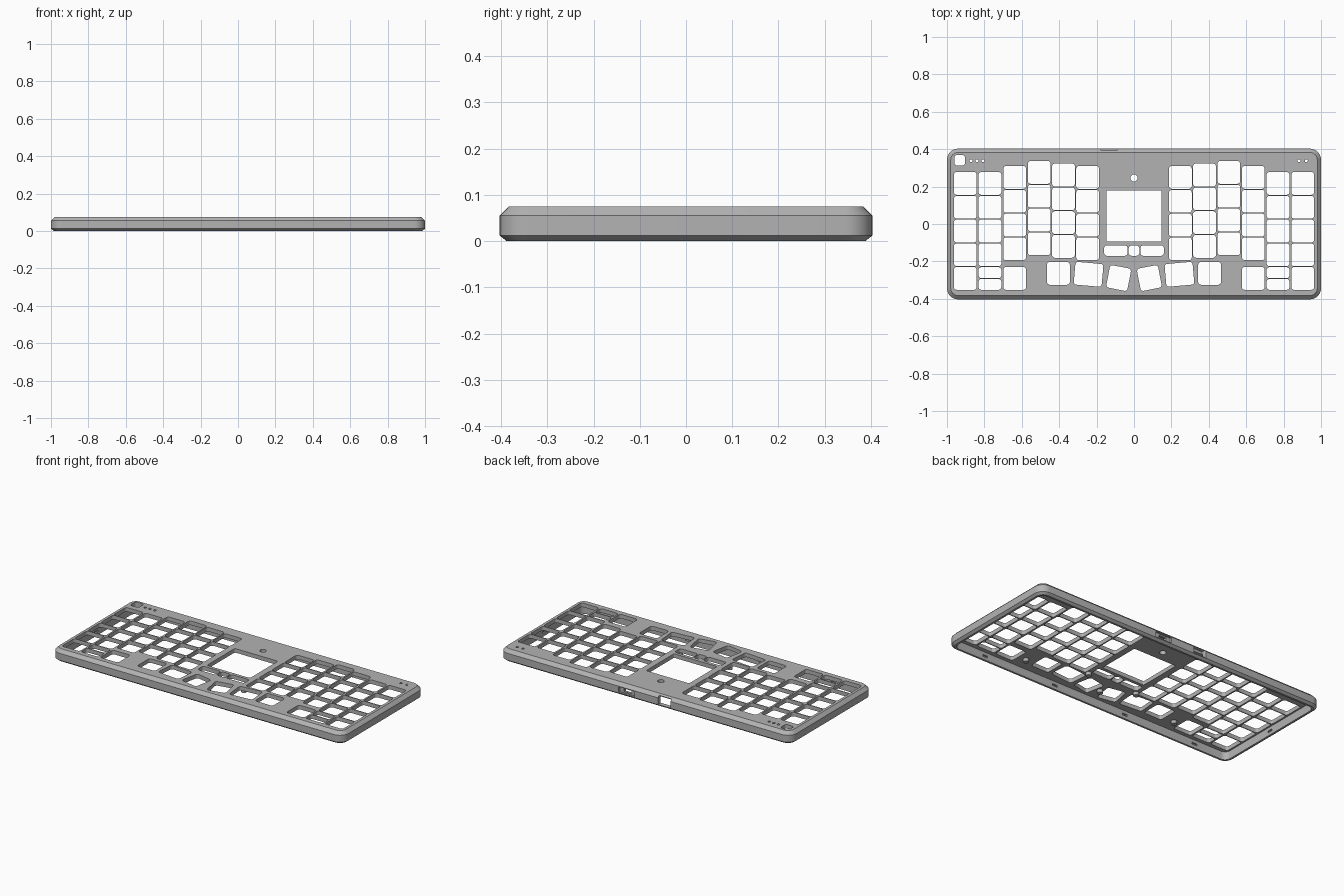
import bpy, bmesh, math
from mathutils import Matrix, Vector

if "Cube" in bpy.data.objects:
    bpy.data.objects.remove(bpy.data.objects["Cube"], do_unlink=True)

grey = bpy.data.materials.new("case grey")
grey.use_nodes = True
COLOUR = (0.45, 0.45, 0.45, 1)
grey.diffuse_color = COLOUR
grey.node_tree.nodes["Principled BSDF"].inputs["Base Color"].default_value = COLOUR


def outline(w, h, r, steps=5):
    """Rounded rectangle, counter-clockwise, centred on the origin."""
    pts = []
    for q, (sx, sy) in enumerate([(1, 1), (-1, 1), (-1, -1), (1, -1)]):
        for i in range(steps + 1):
            a = math.pi / 2 * (q + i / steps)
            pts.append((sx * (w / 2 - r) + r * math.cos(a),
                        sy * (h / 2 - r) + r * math.sin(a)))
    return pts


def loft(bm, rings):
    """Closed solid through a stack of (points, z) rings."""
    loops = [[bm.verts.new((x, y, z)) for x, y in pts] for pts, z in rings]
    n = len(loops[0])
    for low, high in zip(loops, loops[1:]):
        for i in range(n):
            j = (i + 1) % n
            bm.faces.new((low[i], low[j], high[j], high[i]))
    bm.faces.new(loops[0][::-1])
    bm.faces.new(loops[-1])


def make(name, bm):
    mesh = bpy.data.meshes.new(name)
    bm.to_mesh(mesh)
    bm.free()
    mesh.materials.append(grey)
    obj = bpy.data.objects.new(name, mesh)
    bpy.context.collection.objects.link(obj)
    return obj


def cut(target, bm, name):
    """Subtract a solid from the target and discard the cutter."""
    cutter = make(name, bm)
    cutter.hide_render = True
    mod = target.modifiers.new(name, "BOOLEAN")
    mod.operation, mod.solver, mod.object = "DIFFERENCE", "EXACT", cutter
    bpy.context.view_layer.objects.active = target
    bpy.ops.object.modifier_apply(modifier=name)
    bpy.data.objects.remove(cutter, do_unlink=True)


def hole(bm, x, y, w, h, angle=0, r=0.015, steps=4):
    turn = Matrix.Rotation(math.radians(angle), 2)
    pts = [turn @ Vector(p) + Vector((x, y)) for p in outline(w, h, r, steps)]
    loft(bm, [(pts, 0.03), (pts, 0.1)])


def round_hole(bm, x, y, r):
    hole(bm, x, y, 2 * r, 2 * r, 0, r * 0.999, 4)


def box(bm, x, y, z, sx, sy, sz):
    bmesh.ops.create_cube(bm, size=1, matrix=Matrix.Translation((x, y, z))
                          @ Matrix.Diagonal((sx, sy, sz, 1)))


# Chamfered outer body
W, D, H = 2.0, 0.806, 0.075
bm = bmesh.new()
loft(bm, [(outline(W - 2 * i, D - 2 * i, 0.06 - i, 8), z)
          for i, z in [(0.015, 0), (0, 0.012), (0, 0.055), (0.02, H)]])
case = make("keyboard_case", bm)

# Hollow underside
bm = bmesh.new()
inner = outline(W - 0.054, D - 0.054, 0.035, 6)
loft(bm, [(inner, -0.05), (inner, 0.05)])
cut(case, bm, "underside_cavity")

# Key openings, mirrored left and right
KEY, PITCH = 0.122, 0.1272
columns = [(0.902, 0.217), (0.770, 0.217), (0.638, 0.249),
           (0.507, 0.276), (0.377, 0.262), (0.248, 0.249)]
bm = bmesh.new()
for s in (-1, 1):
    for x, top in columns:
        for row in range(4):
            hole(bm, s * x, top - row * PITCH, KEY, KEY)
    for x in (0.902, 0.638):
        hole(bm, s * x, -0.291, KEY, KEY)
    for y in (-0.260, -0.323):
        hole(bm, s * 0.770, y, KEY, 0.058)
    # Thumb cluster
    hole(bm, s * 0.404, -0.264, KEY, KEY)
    hole(bm, s * 0.243, -0.269, 0.150, KEY, s * 5)
    hole(bm, s * 0.082, -0.289, 0.115, KEY, s * 11)
    # Pad buttons
    hole(bm, s * 0.097, -0.142, 0.125, 0.056)
# Centre pad, middle button, corner key
hole(bm, 0, 0.043, 0.296, 0.274, r=0.01)
hole(bm, 0, -0.142, 0.058, 0.056, r=0.018)
hole(bm, -0.932, 0.341, 0.058, 0.056)
# Centre knob hole and indicator light holes
round_hole(bm, 0, 0.246, 0.019)
for x in (-0.872, -0.840, -0.807, 0.882, 0.921):
    round_hole(bm, x, 0.338, 0.008)
cut(case, bm, "top_openings")

# Rear port opening, rear switch recess and inner clip slots
bm = bmesh.new()
box(bm, -0.133, 0.395, 0.040, 0.086, 0.05, 0.052)
box(bm, 0.125, 0.403, 0.034, 0.110, 0.024, 0.034)
for x in (-0.75, -0.25, 0.25, 0.75):
    box(bm, x, -0.375, 0.025, 0.035, 0.022, 0.012)
for s in (-1, 1):
    box(bm, s * 0.972, 0, 0.025, 0.022, 0.035, 0.012)
cut(case, bm, "wall_slots")
bm = bmesh.new()
box(bm, 0.125, 0.39, 0.034, 0.05, 0.06, 0.018)
cut(case, bm, "switch_slot")

# Screw posts under the plate
for i, (x, y) in enumerate([(-0.53, -0.29), (0.53, -0.29), (0, -0.29),
                            (-0.17, -0.185), (0.17, -0.185)]):
    bm = bmesh.new()
    ring = [(px + x, py + y) for px, py in outline(0.032, 0.032, 0.0159, 3)]
    loft(bm, [(ring, 0.03), (ring, 0.055)])
    make(f"screw_post_{i + 1}", bm)

# Smooth the rounded corners, keep chamfers crisp
for obj in bpy.context.scene.objects:
    obj.select_set(obj.type == "MESH")
bpy.context.view_layer.objects.active = case
bpy.ops.object.shade_smooth_by_angle(angle=math.radians(25))
